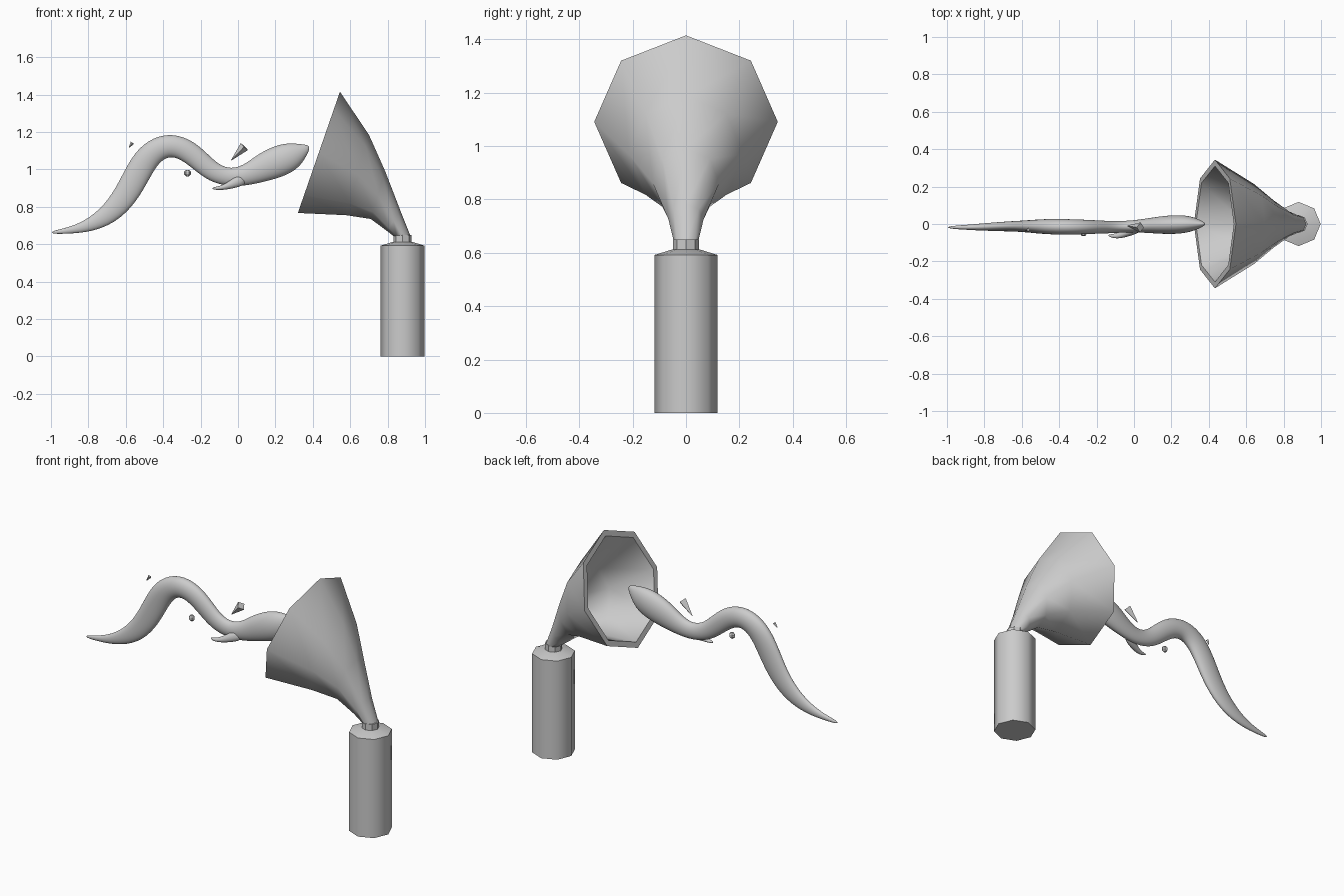
import bpy, bmesh, math
from mathutils import Vector as V


def loft(name, rings, n=8, angle=35, subsurf=0):
    """Skin a list of elliptical rings (centre, axis_u, axis_v) and cap both ends."""
    bm = bmesh.new()
    loops = []
    for c, u, v in rings:
        loops.append([bm.verts.new(c + u * math.cos(2 * math.pi * i / n) + v * math.sin(2 * math.pi * i / n))
                      for i in range(n)])
    for a, b in zip(loops, loops[1:]):
        for i in range(n):
            j = (i + 1) % n
            bm.faces.new((a[i], a[j], b[j], b[i]))
    bm.faces.new(loops[0])
    bm.faces.new(loops[-1])
    bmesh.ops.recalc_face_normals(bm, faces=bm.faces[:])
    me = bpy.data.meshes.new(name)
    bm.to_mesh(me)
    bm.free()
    ob = bpy.data.objects.new(name, me)
    bpy.context.collection.objects.link(ob)
    if subsurf:
        m = ob.modifiers.new("smooth", "SUBSURF")
        m.levels = m.render_levels = subsurf
    bpy.ops.object.select_all(action='DESELECT')
    ob.select_set(True)
    bpy.context.view_layer.objects.active = ob
    if angle >= 180:
        bpy.ops.object.shade_smooth()
    elif angle:
        bpy.ops.object.shade_smooth_by_angle(angle=math.radians(angle))
    return ob


def lathe(name, x, profile, angle):
    return loft(name, [(V((x, 0, z)), V((r, 0, 0)), V((0, r, 0))) for r, z in profile], 8, angle)


def tube(name, pts):
    """Smooth tapering tube; pts are x, y, z, half height, half depth."""
    rings = []
    for i, (x, y, z, r, d) in enumerate(pts):
        a, b = pts[max(i - 1, 0)], pts[min(i + 1, len(pts) - 1)]
        t = V((b[0] - a[0], 0, b[2] - a[2])).normalized()
        rings.append((V((x, y, z)), V((-t.z, 0, t.x)) * r * 1.06, V((0, d * 1.06, 0))))
    return loft(name, rings, 10, 180, 2)


# Canister and nozzle collar
lathe("canister", 0.88, [(0.118, 0), (0.118, 0.592), (0.05, 0.613)], 50)
lathe("collar", 0.88, [(0.048, 0.605), (0.048, 0.65)], 0)

# Horn: each section is upper x, z, lower x, z, half width
sections = [(0.924, 0.64, 0.836, 0.64, 0.045),
            (0.868, 0.78, 0.795, 0.672, 0.066),
            (0.787, 0.99, 0.71, 0.735, 0.125),
            (0.70, 1.185, 0.58, 0.755, 0.215),
            (0.545, 1.415, 0.32, 0.767, 0.344)]


def horn_ring(s, k=1.0):
    top, bot = V((s[0], 0, s[1])), V((s[2], 0, s[3]))
    return (top + bot) / 2, (top - bot) / 2 * k, V((0, s[4] * k, 0))


outer = [horn_ring(s) for s in sections]
inner = [horn_ring(s, k) for s, k in zip(sections[:0:-1], (0.9, 0.86, 0.8, 0.7))]
loft("horn", outer + inner, 8, 50)

# Wavy stream leaping into the horn
tube("stream", [(-1.0, -0.018, 0.662, 0.008, 0.006), (-0.9, -0.018, 0.673, 0.017, 0.013),
                (-0.8, -0.016, 0.697, 0.034, 0.02), (-0.69, -0.013, 0.755, 0.055, 0.026),
                (-0.598, -0.012, 0.86, 0.067, 0.03), (-0.527, -0.013, 1.0, 0.07, 0.036),
                (-0.467, -0.014, 1.088, 0.068, 0.041), (-0.38, -0.015, 1.134, 0.064, 0.042),
                (-0.285, -0.016, 1.113, 0.061, 0.04), (-0.205, -0.016, 1.047, 0.056, 0.036),
                (-0.13, -0.017, 0.98, 0.052, 0.033), (-0.04, -0.014, 0.953, 0.048, 0.03),
                (0.05, -0.01, 0.97, 0.056, 0.036), (0.13, -0.006, 1.008, 0.076, 0.046),
                (0.22, -0.003, 1.044, 0.086, 0.052), (0.295, 0, 1.075, 0.074, 0.045),
                (0.35, 0, 1.104, 0.036, 0.022), (0.38, 0, 1.122, 0.01, 0.006)])

# Small branch peeling off below
tube("stream_branch", [(0.04, -0.02, 0.955, 0.035, 0.022), (-0.02, -0.042, 0.925, 0.026, 0.022),
                       (-0.075, -0.062, 0.904, 0.014, 0.016), (-0.115, -0.065, 0.898, 0.009, 0.011),
                       (-0.138, -0.06, 0.899, 0.004, 0.004)])


# Loose flecks: pointed shards and a droplet
def fleck(name, tip, base, r, n):
    tip, base = V(tip), V(base)
    t = (base - tip).normalized()
    u = V((-t.z, 0, t.x))
    v = t.cross(u)
    loft(name, [(tip, u * 0.002, v * 0.002), (base, u * r, v * r)], n, 0)


fleck("shard_large", (-0.035, -0.01, 1.05), (0.034, -0.018, 1.122), 0.027, 4)
fleck("shard_small", (-0.582, -0.035, 1.117), (-0.565, -0.03, 1.142), 0.011, 4)
loft("droplet", [(V((-0.27, -0.052, 0.98 + z)), V((r, 0, 0)), V((0, r * 0.8, 0)))
                 for z, r in ((-0.017, 0.008), (-0.006, 0.018), (0.007, 0.018), (0.018, 0.008))], 6, 0)
